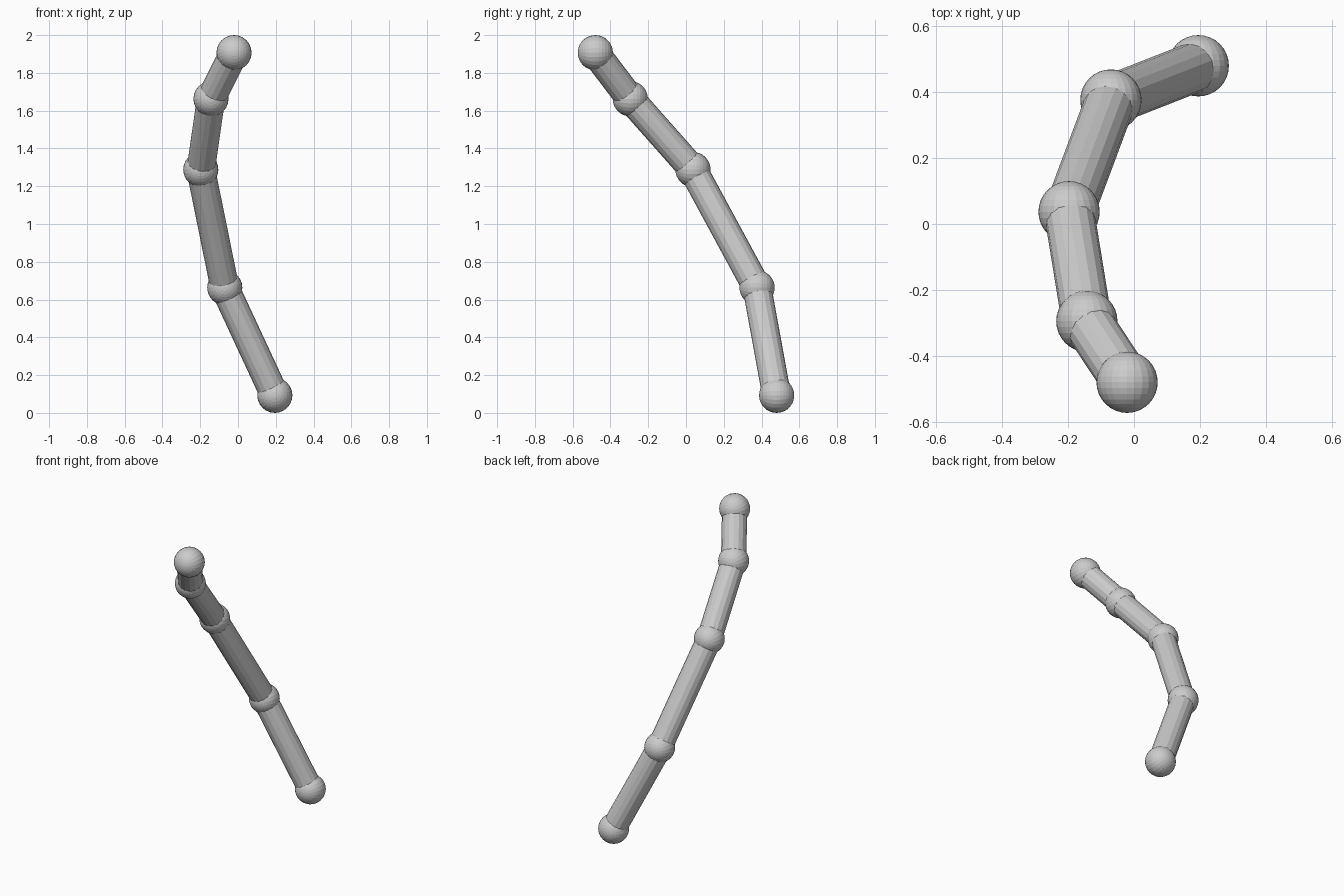
import bpy
from math import pi
from mathutils import Vector

if "Cube" in bpy.data.objects:
    bpy.data.objects.remove(bpy.data.objects["Cube"])

BALL_R = 0.093
ROD_R = 0.076

# Joint centres, from the foot to the tip
joints = [Vector(p) for p in (
    (0.195, 0.48, 0.093),
    (-0.07, 0.376, 0.663),
    (-0.197, 0.037, 1.288),
    (-0.143, -0.295, 1.663),
    (-0.021, -0.48, 1.907),
)]


def ball(name, centre):
    bpy.ops.mesh.primitive_uv_sphere_add(
        segments=24, ring_count=16, radius=BALL_R,
        location=centre, rotation=(pi / 2, 0, 0))
    bpy.context.object.name = name


def rod(name, a, b):
    d = b - a
    bpy.ops.mesh.primitive_cylinder_add(
        vertices=16, radius=ROD_R, depth=d.length, location=(a + b) / 2,
        rotation=d.to_track_quat('Z', 'Y').to_euler())
    bpy.context.object.name = name


# Ball at every joint
for i, p in enumerate(joints):
    ball(f"joint_ball_{i + 1}", p)

# Straight rod between neighbouring joints
for i, (a, b) in enumerate(zip(joints, joints[1:])):
    rod(f"rod_segment_{i + 1}", a, b)
